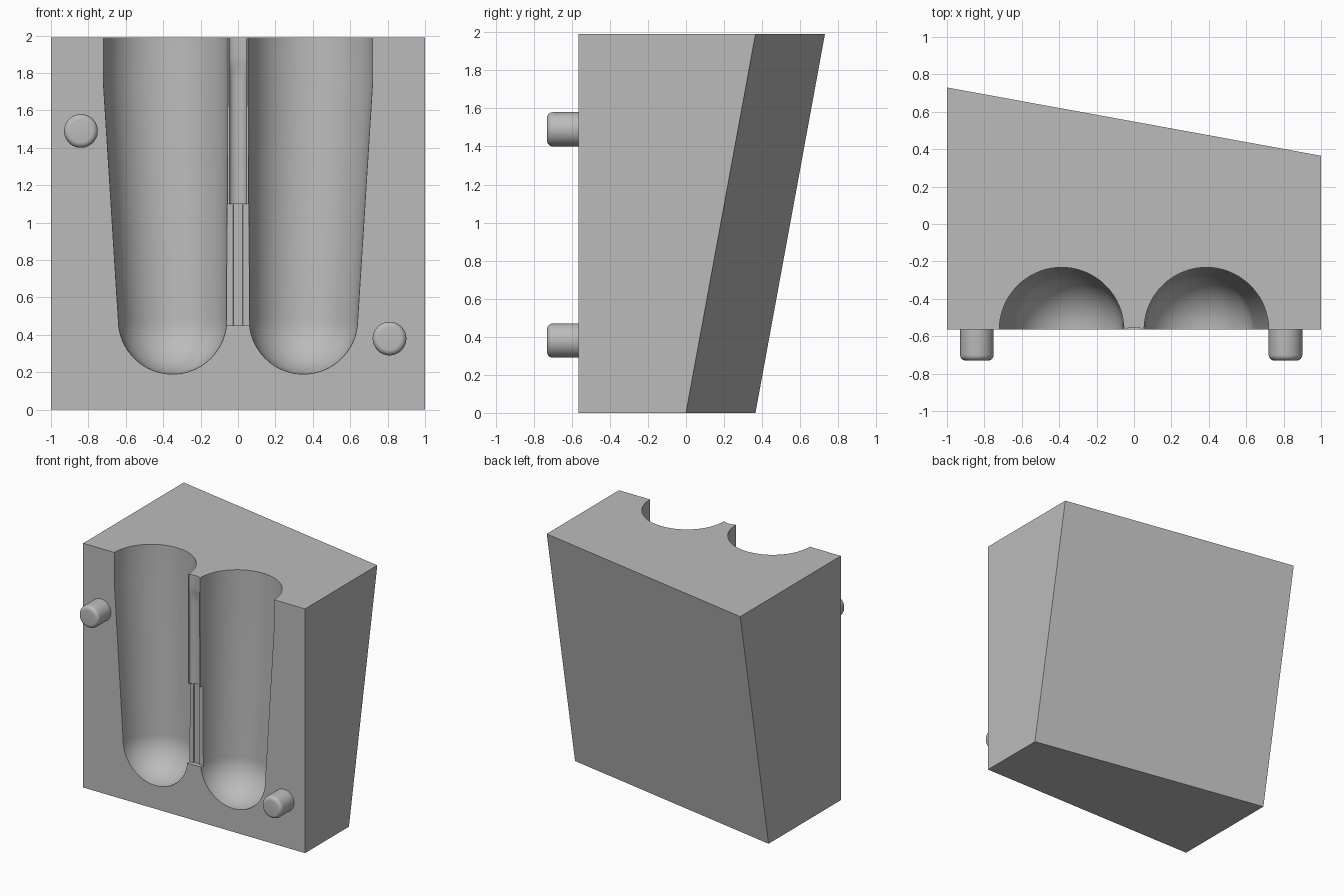
import bpy
import bmesh
from math import sin, cos, pi, radians

if "Cube" in bpy.data.objects:
    bpy.data.objects.remove(bpy.data.objects["Cube"], do_unlink=True)

FRONT, TOP = -0.565, 1.99

grey = bpy.data.materials.new("matte_grey")
grey.use_nodes = True
color = (0.5, 0.5, 0.5, 1)
grey.diffuse_color = color
grey.node_tree.nodes["Principled BSDF"].inputs["Base Color"].default_value = color


def loft(name, rings):
    """Closed solid through a stack of equally sized point rings."""
    bm = bmesh.new()
    loops = [[bm.verts.new(p) for p in ring] for ring in rings]
    n = len(loops[0])
    for a, b in zip(loops, loops[1:]):
        for i in range(n):
            j = (i + 1) % n
            bm.faces.new((a[i], a[j], b[j], b[i]))
    bm.faces.new(loops[0][::-1])
    bm.faces.new(loops[-1])
    bmesh.ops.recalc_face_normals(bm, faces=bm.faces[:])
    mesh = bpy.data.meshes.new(name)
    bm.to_mesh(mesh)
    bm.free()
    mesh.materials.append(grey)
    obj = bpy.data.objects.new(name, mesh)
    bpy.context.collection.objects.link(obj)
    return obj


def smooth(obj, angle=25):
    bpy.ops.object.select_all(action='DESELECT')
    obj.select_set(True)
    bpy.context.view_layer.objects.active = obj
    bpy.ops.object.shade_smooth_by_angle(angle=radians(angle))


def ellipse(cx, cy, z, rx, ry, n=96):
    return [(cx + rx * cos(2 * pi * (i + .5) / n),
             cy + ry * sin(2 * pi * (i + .5) / n), z) for i in range(n)]


def carve(target, cutter):
    cutter.hide_render = True
    mod = target.modifiers.new("carve", 'BOOLEAN')
    mod.operation = 'DIFFERENCE'
    mod.solver = 'EXACT'
    mod.object = cutter
    bpy.context.view_layer.objects.active = target
    bpy.ops.object.modifier_apply(modifier=mod.name)
    bpy.data.objects.remove(cutter, do_unlink=True)


# Block with a slanted, skewed back
def section(z, left_back, right_back):
    return [(-1, FRONT, z), (1, FRONT, z), (1, left_back, z), (-1, right_back, z)]


block = loft("mould_block", [section(0, 0, 0.365), section(TOP, 0.365, 0.73)])

# Two round-ended tapered cavities
for side in (-1, 1):
    rings = []
    for k in range(1, 21):
        a = k / 20 * pi / 2
        r = 0.29 * sin(a)
        rings.append(ellipse(side * 0.35, FRONT, 0.48 - 0.29 * cos(a), r, r))
    for z in (1.75, 2.1):
        rings.append(ellipse(side * 0.387, FRONT, z, 0.333, 0.333))
    carve(block, loft("cavity_cutter", rings))

# Shallow channel in the upper part of the divider
channel = [ellipse(0, FRONT, z, 0.045, depth, 32)
           for z, depth in ((1.05, 0.03), (1.76, 0.03), (1.81, 0.026),
                            (1.85, 0.016), (1.88, 0.012), (2.1, 0.012))]
carve(block, loft("channel_cutter", channel))

# Stepped slot in the lower part of the divider
outline = [(-0.07, -0.1), (0.07, -0.1), (0.07, 0.03), (0.028, 0.03),
           (0.024, 0.04), (-0.024, 0.04), (-0.028, 0.03), (-0.07, 0.03)]
carve(block, loft("slot_cutter", [[(x, FRONT + y, z) for x, y in outline]
                                  for z in (0.45, 1.1)]))
smooth(block)

# Rounded locating pegs
for name, x, z in (("upper_peg", -0.84, 1.49), ("lower_peg", 0.81, 0.38)):
    profile = [(0.09, 0.02), (0.09, -0.135)]
    profile += [(0.06 + 0.03 * cos(a), -0.135 - 0.03 * sin(a))
                for a in (k * pi / 12 for k in range(1, 7))]
    peg = loft(name, [[(x + px, FRONT + y, z + pz)
                       for px, pz, _ in ellipse(0, 0, 0, r, r, 48)]
                      for r, y in profile])
    smooth(peg)
